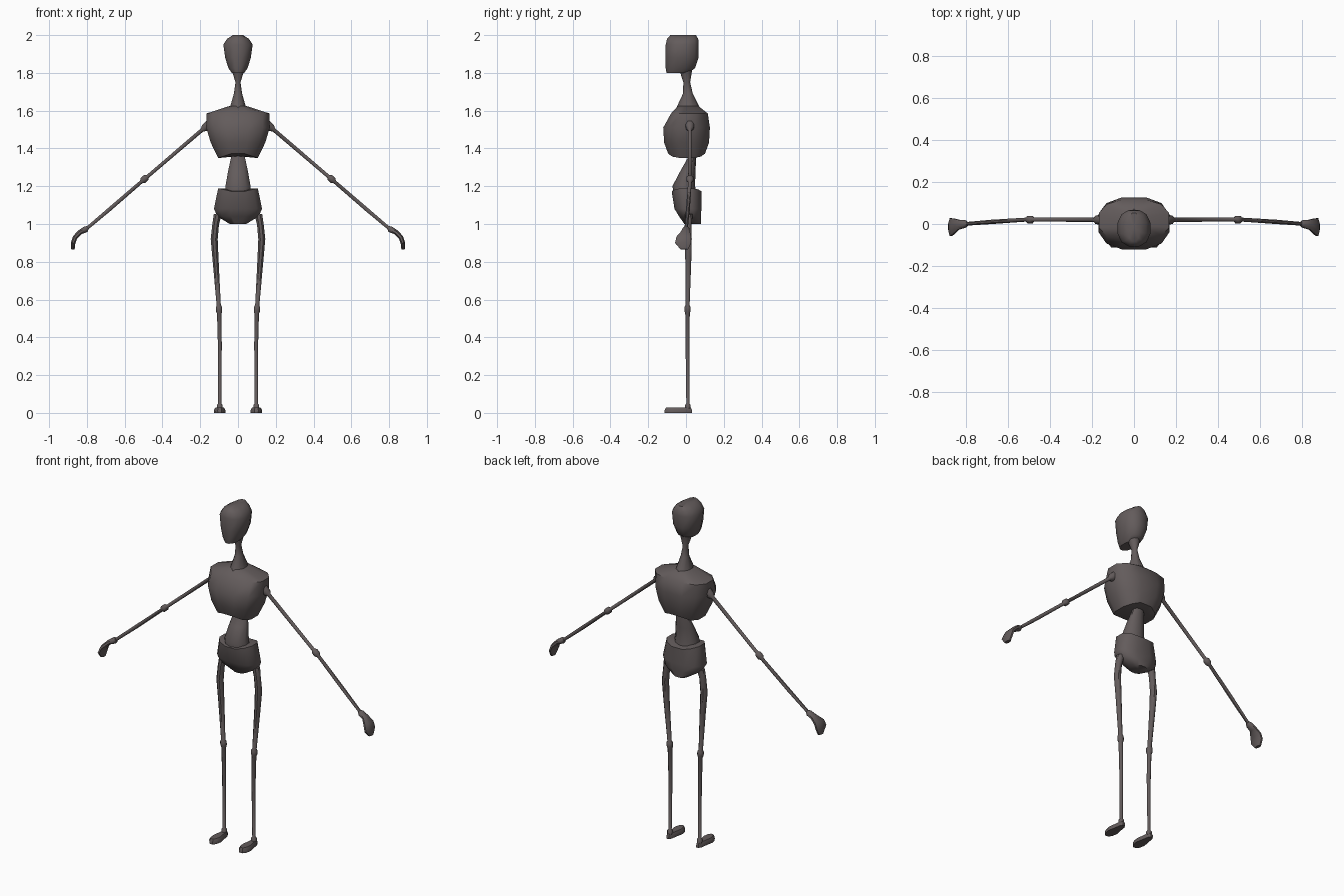
import bpy, bmesh, math
from mathutils import Vector

cube = bpy.data.objects.get("Cube")
if cube:
    bpy.data.objects.remove(cube, do_unlink=True)

skin = bpy.data.materials.new("dark warm grey")
skin.use_nodes = True
colour = (0.125, 0.106, 0.106, 1)
skin.diffuse_color = colour
skin.node_tree.nodes["Principled BSDF"].inputs["Base Color"].default_value = colour


def sign_pow(value, power):
    return math.copysign(abs(value) ** power, value)


def loft(name, stations, sides=10, square=2.0, arch_first=0, arch_last=0, angle=45):
    """Skin rings (x, y, z, half width, half depth) that follow a path in x and z."""
    bm = bmesh.new()
    rings = []
    last = len(stations) - 1
    for i, (x, y, z, rx, ry) in enumerate(stations):
        a, b = stations[max(i - 1, 0)], stations[min(i + 1, last)]
        along = Vector((b[0] - a[0], 0, b[2] - a[2])).normalized()
        depth = Vector((0, 1, 0))
        width = depth.cross(along)
        arch = arch_first if i == 0 else arch_last if i == last else 0
        ring = []
        for k in range(sides):
            t = math.tau * (k + 0.5) / sides
            c = sign_pow(math.cos(t), 2 / square)
            s = sign_pow(math.sin(t), 2 / square)
            p = Vector((x, y, z)) + width * c * rx + depth * s * ry
            p.z += arch * (1 - abs(c))
            ring.append(bm.verts.new(p))
        rings.append(ring)
    for low, high in zip(rings, rings[1:]):
        for k in range(sides):
            n = (k + 1) % sides
            bm.faces.new((low[k], low[n], high[n], high[k]))
    # fan caps keep arched rims clean
    for ring in (rings[0], rings[-1]):
        centre = bm.verts.new(sum((v.co for v in ring), Vector()) / sides)
        for k in range(sides):
            bm.faces.new((ring[k], ring[(k + 1) % sides], centre))
    bmesh.ops.recalc_face_normals(bm, faces=bm.faces)
    mesh = bpy.data.meshes.new(name)
    bm.to_mesh(mesh)
    bm.free()
    mesh.materials.append(skin)
    obj = bpy.data.objects.new(name, mesh)
    bpy.context.collection.objects.link(obj)
    bpy.ops.object.select_all(action='DESELECT')
    obj.select_set(True)
    bpy.context.view_layer.objects.active = obj
    bpy.ops.object.shade_smooth_by_angle(angle=math.radians(angle))
    return obj


# Head and neck
loft("head", [
    (0, -.045, 1.8, .034, .06), (0, -.03, 1.825, .052, .08),
    (0, -.021, 1.88, .07, .09), (0, -.02, 1.95, .08, .09),
    (0, -.018, 1.98, .06, .085), (0, -.015, 2.0, .028, .07)], 12, 2.3)
loft("neck", [
    (0, 0, 1.83, .035, .035), (0, 0, 1.8, .03, .03), (0, .004, 1.75, .014, .018),
    (0, .01, 1.69, .023, .026), (0, .012, 1.6, .05, .07)])

# Rib cage with raised lower rim
loft("chest", [
    (0, .012, 1.625, .045, .055), (0, .018, 1.585, .172, .1),
    (0, .003, 1.51, .173, .127), (0, .003, 1.43, .148, .122),
    (0, .003, 1.348, .108, .1)], 12, 2.5, arch_last=.037)

# Waist and pelvis
loft("waist", [
    (0, .035, 1.4, .035, .018), (0, .035, 1.36, .037, .02),
    (0, .01, 1.28, .055, .04), (0, -.012, 1.2, .07, .06),
    (0, 0, 1.14, .075, .06)])
loft("pelvis", [
    (0, .003, 1.19, .108, .081), (0, .01, 1.08, .131, .073),
    (0, .022, 1.04, .112, .06), (0, .035, 1.0, .045, .045)],
    12, 2.4, arch_first=-.025)

for side, s in (("left", 1), ("right", -1)):
    # Arm with shoulder and elbow joints
    loft(side + "_arm", [(s * x, y, z, r, r) for x, y, z, r in (
        (.15, .02, 1.53, .026), (.178, .02, 1.508, .022), (.19, .02, 1.498, .011),
        (.478, .021, 1.252, .01), (.487, .021, 1.245, .019), (.503, .021, 1.231, .019),
        (.512, .021, 1.223, .01), (.68, .01, 1.078, .011), (.81, 0, .968, .009))], 8)
    # Mitten hand curling down
    loft(side + "_hand", [(s * x, y, z, rx, ry) for x, y, z, rx, ry in (
        (.795, 0, .982, .01, .012), (.806, 0, .972, .018, .02),
        (.835, -.003, .957, .014, .025), (.862, -.012, .93, .014, .042),
        (.873, -.015, .9, .013, .046), (.875, -.009, .866, .011, .022))], 8)
    # Leg with hip, knee and ankle joints
    loft(side + "_leg", [(s * x, y, z, r, r) for x, y, z, r in (
        (.108, .015, 1.05, .022), (.118, .012, 1, .019), (.126, .012, .92, .02),
        (.118, .012, .8, .017), (.102, .008, .57, .012), (.101, .008, .56, .018),
        (.1, .008, .54, .018), (.099, .008, .525, .013), (.096, .008, .35, .011),
        (.097, .01, .05, .009), (.097, .01, .042, .016), (.097, .01, .02, .016))], 8)
    # Foot with rounded toe
    foot = loft(side + "_foot", [
        (s * .097, -.04, 0, .031, .075), (s * .097, -.04, .014, .032, .075),
        (s * .097, -.04, .028, .023, .068)], 12, 2.4)
    for v in foot.data.vertices:
        if v.co.y > -.03:
            v.co.x = s * .097 + (v.co.x - s * .097) * .7
